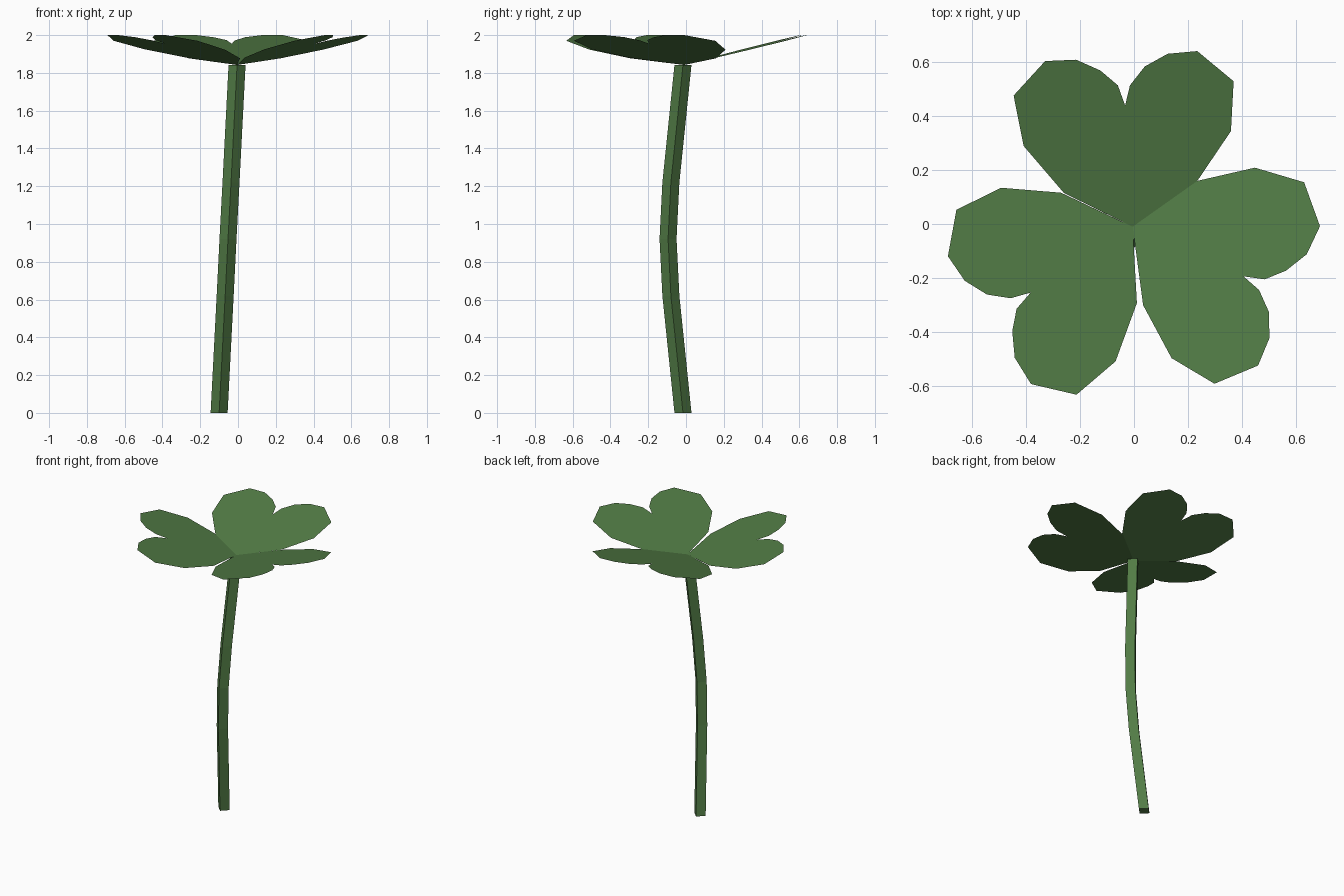
import bpy, bmesh
from math import radians, sin, cos, pi

if "Cube" in bpy.data.objects:
    bpy.data.objects.remove(bpy.data.objects["Cube"])

green = bpy.data.materials.new("clover_green")
green.diffuse_color = (0.084, 0.200, 0.060, 1)
green.use_nodes = True
green.node_tree.nodes["Principled BSDF"].inputs["Base Color"].default_value = green.diffuse_color


def finish(bm, name):
    mesh = bpy.data.meshes.new(name)
    bm.to_mesh(mesh)
    bm.free()
    mesh.materials.append(green)
    obj = bpy.data.objects.new(name, mesh)
    bpy.context.collection.objects.link(obj)
    return obj


# Stem: four-sided tube swept along a gentle backward-leaning bow
path = [(-0.100, -0.016, 0.0), (-0.068, -0.080, 0.62), (-0.053, -0.095, 0.92),
        (-0.037, -0.080, 1.22), (-0.005, -0.016, 1.842)]
bm = bmesh.new()
rings = [[bm.verts.new((x + 0.045 * cos(k * pi / 2), y + 0.045 * sin(k * pi / 2), z))
          for k in range(4)] for x, y, z in path]
for low, high in zip(rings, rings[1:]):
    for k in range(4):
        n = (k + 1) % 4
        bm.faces.new((low[k], low[n], high[n], high[k]))
bm.faces.new(rings[0][::-1])
bm.faces.new(rings[-1])
finish(bm, "stem")

# Leaflet: heart outline seen from above, tip at the origin, pointing to +y
outline = [(0, 0), (0.24, 0.17), (0.365, 0.355), (0.375, 0.54), (0.24, 0.652),
           (0.13, 0.642), (0.045, 0.595), (-0.010, 0.525), (-0.028, 0.45),
           (-0.055, 0.525), (-0.12, 0.58), (-0.21, 0.62), (-0.325, 0.615),
           (-0.442, 0.487), (-0.405, 0.30), (-0.255, 0.125)]
TIP = (-0.005, -0.010, 1.842)
SLOPE = 0.249


def leaflet(name, degrees):
    a = radians(degrees)
    bm = bmesh.new()
    verts = []
    for x, y in outline:
        rise = SLOPE * (-0.062 * x + 0.998 * y)   # tilt up along the heart's axis
        verts.append(bm.verts.new((TIP[0] + x * cos(a) - y * sin(a),
                                   TIP[1] + x * sin(a) + y * cos(a), TIP[2] + rise)))
    bm.faces.new(verts)
    bm.normal_update()
    bmesh.ops.triangulate(bm, faces=bm.faces[:])
    finish(bm, name)


leaflet("back_leaflet", 0)
leaflet("left_leaflet", 119.3)
leaflet("right_leaflet", -117.7)
